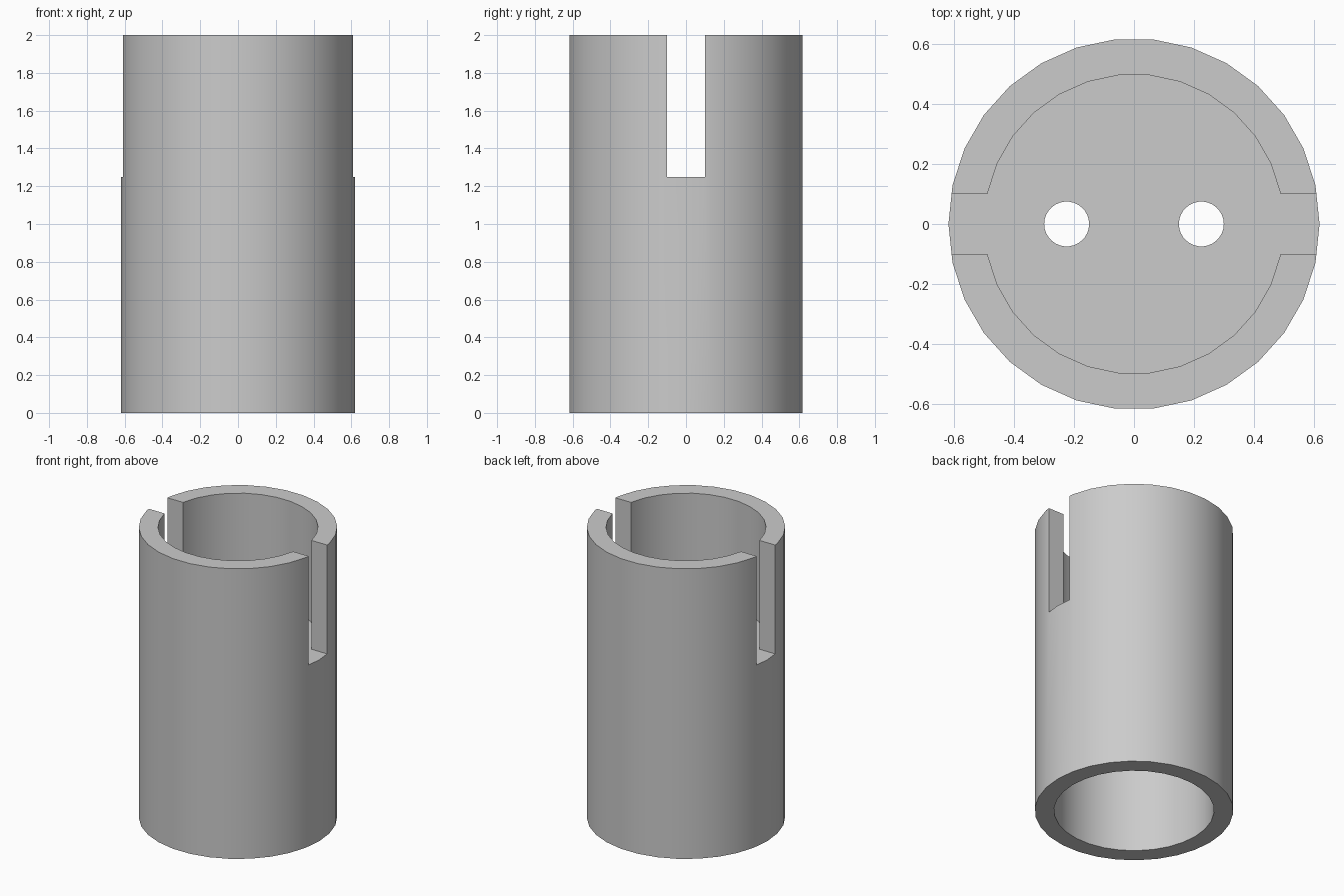
import bpy

default = bpy.data.objects.get("Cube")
if default:
    bpy.data.objects.remove(default, do_unlink=True)

OUTER, INNER, HEIGHT = 0.62, 0.5, 2.0
FLOOR_TOP, FLOOR_THICK = 1.25, 0.15
SLOT_WIDTH, HOLE_RADIUS, HOLE_X = 0.2, 0.075, 0.225
SIDES = 30


def cylinder(name, radius, z0, z1, x=0.0):
    # Rotated so that a corner lies on the x axis
    bpy.ops.mesh.primitive_cylinder_add(vertices=SIDES, radius=radius, depth=z1 - z0,
                                        location=(x, 0, (z0 + z1) / 2),
                                        rotation=(0, 0, 1.5707963))
    ob = bpy.context.object
    ob.name = name
    bpy.ops.object.transform_apply(location=True, rotation=True, scale=True)
    return ob


def cut(target, cutter):
    mod = target.modifiers.new("cut", 'BOOLEAN')
    mod.operation = 'DIFFERENCE'
    mod.solver = 'EXACT'
    mod.object = cutter
    cutter.hide_render = True
    bpy.context.view_layer.objects.active = target
    bpy.ops.object.modifier_apply(modifier=mod.name)
    bpy.data.objects.remove(cutter, do_unlink=True)


# Tube body with an upper and a lower bore, leaving a floor between them
body = cylinder("slotted_tube", OUTER, 0, HEIGHT)
cut(body, cylinder("upper_bore", INNER, FLOOR_TOP, HEIGHT + 0.2))
cut(body, cylinder("lower_bore", INNER, -0.2, FLOOR_TOP - FLOOR_THICK))

# Slot through both side walls, level with the floor
bpy.ops.mesh.primitive_cube_add(size=1, location=(0, 0, FLOOR_TOP + 0.5))
slot = bpy.context.object
slot.name = "slot"
slot.scale = (2, SLOT_WIDTH, 1)
bpy.ops.object.transform_apply(location=True, rotation=True, scale=True)
cut(body, slot)

# Pair of holes through the floor
for side in (-1, 1):
    cut(body, cylinder("floor_hole", HOLE_RADIUS, 0.8, 1.5, side * HOLE_X))

# Single grey material
grey = bpy.data.materials.new("plain_grey")
grey.use_nodes = True
colour = (0.6, 0.6, 0.6, 1)
grey.diffuse_color = colour
grey.node_tree.nodes["Principled BSDF"].inputs["Base Color"].default_value = colour
body.data.materials.clear()
body.data.materials.append(grey)

bpy.ops.object.select_all(action='DESELECT')
body.select_set(True)
bpy.context.view_layer.objects.active = body
bpy.ops.object.shade_smooth_by_angle(angle=0.52)
